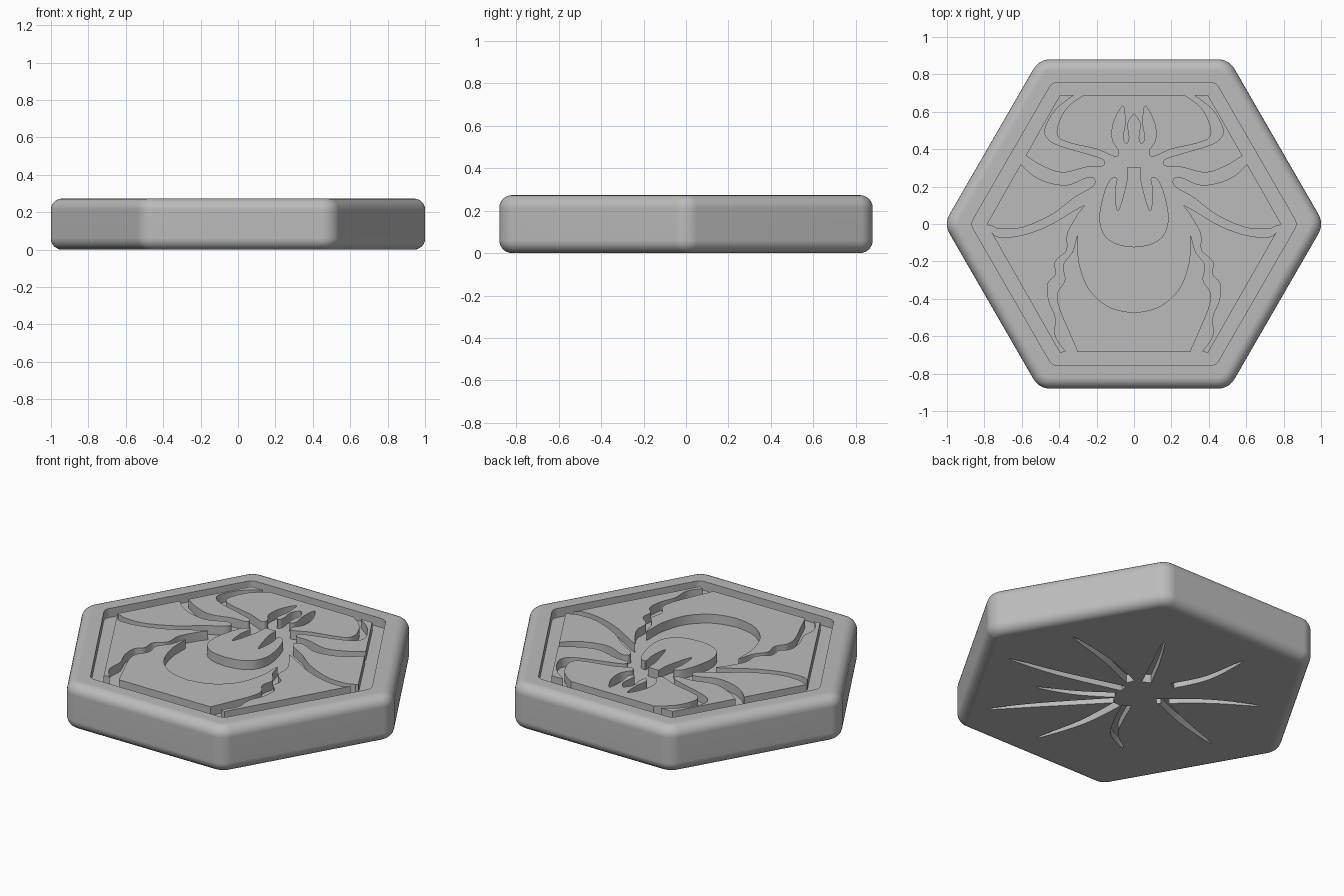
import bpy, bmesh, math
from mathutils import Vector

if "Cube" in bpy.data.objects:
    bpy.data.objects.remove(bpy.data.objects["Cube"])

HEIGHT = 0.273      # overall thickness
FLOOR = 0.22        # level of the sunken field
FILLET = 0.06
HEX = 0.88          # centre to flat side
STEPS = 6

stone = bpy.data.materials.new("plain_grey")
stone.use_nodes = True
grey = (0.5, 0.5, 0.5, 1)
stone.diffuse_color = grey
stone.node_tree.nodes["Principled BSDF"].inputs["Base Color"].default_value = grey


def make_object(name, bm):
    bmesh.ops.recalc_face_normals(bm, faces=bm.faces)
    mesh = bpy.data.meshes.new(name)
    bm.to_mesh(mesh)
    bm.free()
    mesh.materials.append(stone)
    obj = bpy.data.objects.new(name, mesh)
    bpy.context.collection.objects.link(obj)
    return obj


def smooth(obj):
    bpy.ops.object.select_all(action="DESELECT")
    obj.select_set(True)
    bpy.context.view_layer.objects.active = obj
    bpy.ops.object.shade_smooth_by_angle(angle=math.radians(30))
    obj.modifiers.new("flat_caps", "WEIGHTED_NORMAL").keep_sharp = True


def spline(points, steps=5):
    """Smooth open curve through the points."""
    p = [Vector(q) for q in points]
    p = [p[0]] + p + [p[-1]]
    out = []
    for a, b, c, d in zip(p, p[1:], p[2:], p[3:]):
        for i in range(steps):
            t = i / steps
            out.append(0.5 * (2 * b + (c - a) * t + (2 * a - 5 * b + 4 * c - d) * t**2
                              + (3 * b - a - 3 * c + d) * t**3))
    return out + [p[-1]]


def flip(points):
    return [(-x, y) for x, y in reversed(points)]


def add_prism(bm, outline, low, high):
    base = bm.faces.new([bm.verts.new((x, y, low)) for x, y in outline])
    side = bmesh.ops.extrude_face_region(bm, geom=[base])["geom"]
    bmesh.ops.translate(bm, vec=(0, 0, high - low),
                        verts=[v for v in side if isinstance(v, bmesh.types.BMVert)])


def plate(name, outline):
    bm = bmesh.new()
    add_prism(bm, outline, FLOOR - 0.005, HEIGHT)
    smooth(make_object(name, bm))


def plate_pair(name, border, corner=()):
    outline = [tuple(q) for q in spline(border)] + list(corner)
    plate("left_" + name, outline)
    plate("right_" + name, flip(outline))


# Hexagonal body: rounded rings lofted from the base to the sunken field
def hex_ring(bm, apothem, radius, z):
    reach = (apothem - radius) / math.cos(math.pi / 6)
    ring = []
    for k in range(6):
        mid = k * math.pi / 3
        for i in range(STEPS + 1):
            a = mid + math.pi / 3 * (i / STEPS - 0.5)
            ring.append(bm.verts.new((reach * math.cos(mid) + radius * math.cos(a),
                                      reach * math.sin(mid) + radius * math.sin(a), z)))
    return ring


profile = []
for i in range(STEPS + 1):
    a = i / STEPS * math.pi / 2
    profile.append((FILLET * (1 - math.sin(a)), FILLET * (1 - math.cos(a))))
profile += [(d, HEIGHT - z) for d, z in reversed(profile)]
rings = [(HEX - d, 0.1 - d, z) for d, z in profile]
rings += [(0.757, 0.05, HEIGHT), (0.757, 0.05, FLOOR)]

bm = bmesh.new()
loops = [hex_ring(bm, *r) for r in rings]
for low, high in zip(loops, loops[1:]):
    for i in range(len(low)):
        j = (i + 1) % len(low)
        bm.faces.new((low[i], low[j], high[j], high[i]))
bm.faces.new(loops[0])
bm.faces.new(loops[-1])
body = make_object("hexagon_body", bm)

# Thin spider legs engraved in the underside: base, middle, tip
under_legs = [
    [(-.1, .2), (-.19, .39), (-.22, .65)],
    [(-.14, .02), (-.36, .2), (-.6, .34)],
    [(-.18, .03), (-.39, -.06), (-.66, -.14)],
    [(-.05, -.12), (-.18, -.38), (-.33, -.48)],
    [(0, -.14), (.02, -.41), (.1, -.7)],
    [(.04, -.12), (.32, -.42), (.5, -.63)],
    [(.07, -.07), (.25, -.19), (.45, -.28)],
    [(.08, .01), (.46, -.09), (.76, -.14)],
    [(.1, .09), (.36, .19), (.65, .26)],
    [(.03, .14), (.13, .34), (.24, .54)],
]
bm = bmesh.new()
for path in under_legs:
    line = spline(path)
    edges = [[], []]
    for i, p in enumerate(line[:-1]):
        across = (line[i + 1] - p).normalized().orthogonal()
        half = 0.025 * (1 - (i / len(line)) ** 2)
        edges[0].append(p + across * half)
        edges[1].append(p - across * half)
    add_prism(bm, edges[0] + [line[-1]] + edges[1][::-1], -0.05, 0.05)
cutter = make_object("leg_cutter", bm)
cutter.hide_render = True

cut = body.modifiers.new("engrave", "BOOLEAN")
cut.operation = "DIFFERENCE"
cut.solver = "EXACT"
cut.use_self = True
cut.object = cutter
graph = bpy.context.evaluated_depsgraph_get()
carved = bpy.data.meshes.new_from_object(body.evaluated_get(graph))
body.modifiers.clear()
body.data = carved
bpy.data.objects.remove(cutter)
smooth(body)

# Raised field plates whose gaps draw the large spider
head = spline([(.27, .69), (.36, .62), (.41, .52), (.4, .46), (.33, .43), (.2, .4),
               (.1, .36), (.08, .39), (.115, .45), (.11, .54), (.06, .63), (.048, .54),
               (.06, .46), (.04, .43), (.025, .46), (.032, .54), (0, .59)])
head = [tuple(q) for q in head]
plate("head_plate", head + flip(head)[1:])

plate_pair("shoulder_plate",
           [(.32, .69), (.42, .61), (.475, .51), (.46, .455), (.4, .42), (.25, .375),
            (.165, .345), (.165, .31), (.25, .305), (.38, .275), (.49, .31), (.58, .365)],
           [(.395, .69)])

plate_pair("side_plate",
           [(.605, .32), (.54, .26), (.45, .22), (.35, .21), (.25, .25), (.21, .24),
            (.22, .2), (.32, .14), (.44, .05), (.6, -.02), (.72, -.025), (.76, -.01),
            (.775, -.01)], [(.787, 0)])

plate_pair("flank_plate",
           [(.765, -.04), (.72, -.07), (.6, -.06), (.46, -.01), (.34, .06), (.265, .1),
            (.3, .05), (.355, -.05), (.36, -.14), (.42, -.2), (.42, -.27), (.46, -.32),
            (.455, -.41), (.42, -.5), (.42, -.6), (.365, -.68)], [(.395, -.69)])

tail = spline([(.3, -.685), (.35, -.57), (.4, -.45), (.41, -.37), (.37, -.3), (.38, -.22),
               (.33, -.15), (.3, -.06), (.295, -.2), (.24, -.35), (.13, -.445), (0, -.475)])
tail = [tuple(q) for q in tail]
plate("tail_plate", tail + flip(tail)[1:])

# Raised body shield with two slits
shield = spline([(.035, .305), (.04, .22), (.085, .07), (.1, .17), (.09, .245), (.13, .235),
                 (.165, .15), (.185, .03), (.16, -.06), (.09, -.11), (0, -.125)])
shield = [tuple(q) for q in shield]
plate("body_shield", shield + flip(shield)[1:])
